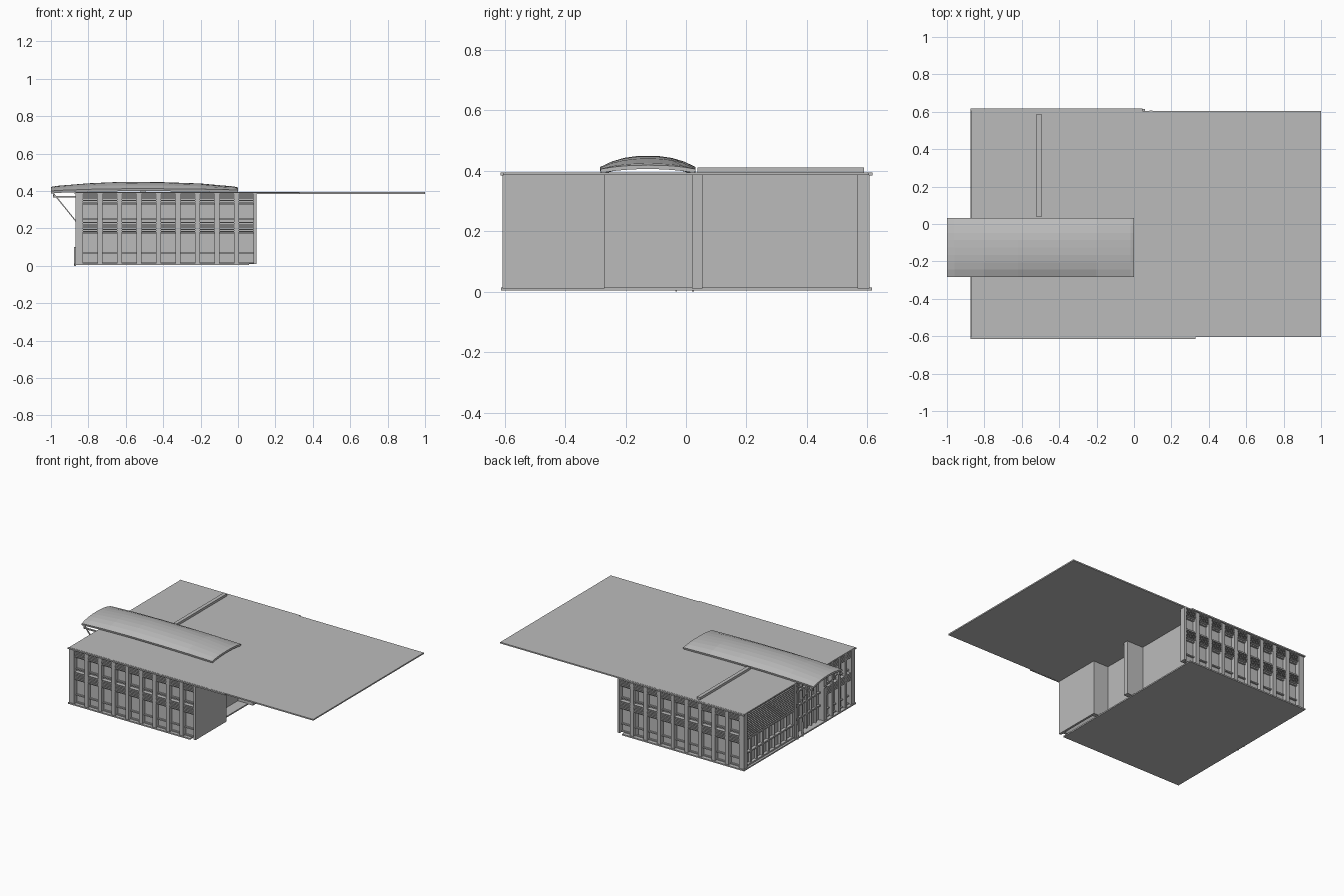
import bpy, bmesh, math

if "Cube" in bpy.data.objects:
    bpy.data.objects.remove(bpy.data.objects["Cube"])

mat = bpy.data.materials.new("pale_grey")
mat.diffuse_color = (0.5, 0.5, 0.5, 1)
mat.use_nodes = True
mat.node_tree.nodes["Principled BSDF"].inputs["Base Color"].default_value = mat.diffuse_color


def finish(name, bm):
    bmesh.ops.recalc_face_normals(bm, faces=bm.faces)
    me = bpy.data.meshes.new(name)
    bm.to_mesh(me)
    bm.free()
    ob = bpy.data.objects.new(name, me)
    me.materials.append(mat)
    bpy.context.collection.objects.link(ob)
    return ob


def boxes(name, items):
    """One object made of boxes given as two opposite corners."""
    bm = bmesh.new()
    for a, b in items:
        vs = bmesh.ops.create_cube(bm, size=1)["verts"]
        for v in vs:
            v.co = [(p + q) / 2 + c * abs(q - p) for p, q, c in zip(a, b, v.co)]
    return finish(name, bm)


# Facade mapping: u along the wall, d depth inward from its outer plane, z up
def front(u, d, z): return (u, -0.607 + d, z)
def back(u, d, z): return (u, 0.607 - d, z)
def left(u, d, z): return (-0.868 + d, u, z)


def fbox(m, u0, u1, d0, d1, z0, z1):
    return m(u0, d0, z0), m(u1, d1, z1)


def bayed_facade(name, m, u0, n, step, gap, end0, end1):
    """Piers, recessed glazing, frames and two bands of sun louvres."""
    last = u0 + n * step - gap
    piers = [fbox(m, end0, u0, 0, 0.04, 0.01, 0.386),
             fbox(m, last, end1, 0, 0.04, 0.01, 0.386)]
    frames, slats = [], []
    for i in range(n):
        a = u0 + i * step
        b = a + step - gap
        if i < n - 1:
            piers.append(fbox(m, b, b + gap, 0, 0.04, 0.01, 0.386))
        for z in (0.012, 0.065, 0.17, 0.245, 0.325):
            frames.append(fbox(m, a, b, 0.018, 0.03, z, z + 0.008))
        for z0, k in ((0.182, 6), (0.338, 5)):
            for j in range(k):
                z = z0 + j * 0.0095
                slats.append(fbox(m, a, b, 0.002, 0.03, z, z + 0.004))
    boxes(name + "_piers", piers)
    boxes(name + "_frames", frames)
    boxes(name + "_louvres", slats)
    boxes(name + "_glazing", [fbox(m, end0, end1, 0.03, 0.04, 0.01, 0.386)])


# Roof and floor
boxes("roof_slab", [((-0.87, -0.605, 0.385), (1, 0.605, 0.394))])
boxes("roof_edge_trim", [((-0.875, -0.614, 0.384), (0.33, -0.604, 0.393)),
                         ((-0.875, 0.604, 0.384), (0.045, 0.617, 0.393))])
boxes("floor_slab", [((-0.875, -0.612, 0.004), (0.06, 0.615, 0.013))])
boxes("roof_ridge", [((-0.52, 0.038, 0.39), (-0.495, 0.588, 0.41))])

# Long facades
bayed_facade("front", front, -0.83, 9, 0.1043, 0.026, -0.87, 0.1)
bayed_facade("back", back, -0.83, 9, 0.1043, 0.026, -0.87, 0.1)
# Entrance side, bays beside the canopy
bayed_facade("side_bays", left, -0.575, 4, 0.073, 0.02, -0.605, -0.27)

# Entrance side, wide louvred screen above a window wall
boxes("screen_glazing", [fbox(left, 0.03, 0.605, 0.03, 0.04, 0.01, 0.386)])
boxes("screen_louvres", [fbox(left, 0.05, 0.58, 0.004, 0.026, 0.215 + i * 0.0125, 0.22 + i * 0.0125)
                         for i in range(13)])
boxes("screen_frames",
      [fbox(left, u, u + 0.008, 0.012, 0.032, 0.01, 0.386) for u in
       [0.05 + i * 0.0653 for i in range(9)]] +
      [fbox(left, 0.05, 0.58, 0.008, 0.032, z, z + 0.01) for z in (0.013, 0.1, 0.195, 0.375)] +
      [fbox(left, 0.03, 0.05, 0, 0.04, 0.01, 0.386), fbox(left, 0.58, 0.605, 0, 0.04, 0.01, 0.386)])

# Entrance glazing and mullions
boxes("entrance_glazing", [fbox(left, -0.275, 0.035, 0.04, 0.05, 0.01, 0.386)])
boxes("entrance_frames",
      [fbox(left, -0.275 + i * 0.05, -0.267 + i * 0.05, 0.025, 0.045, 0.01, 0.386) for i in range(7)] +
      [fbox(left, -0.275, 0.035, 0.025, 0.045, z, z + 0.01) for z in (0.11, 0.2, 0.3)])

# Stepped rear walls
boxes("rear_walls", [
    ((0.085, -0.58, 0.01), (0.1, -0.27, 0.386)),
    ((-0.02, -0.30, 0.01), (0.1, -0.27, 0.386)),
    ((-0.03, -0.30, 0.01), (-0.015, 0.05, 0.386)),
    ((-0.03, 0.02, 0.01), (0.1, 0.055, 0.386)),
    ((-0.04, 0.05, 0.01), (-0.025, 0.58, 0.386))])

# Arched entrance canopy: faceted shell swept along x
stations = [(-1.0, 0.388, 0.422), (-0.96, 0.391, 0.428), (-0.8, 0.397, 0.441), (-0.62, 0.4, 0.449),
            (-0.4, 0.4, 0.447), (-0.2, 0.398, 0.44), (-0.02, 0.394, 0.424), (0.0, 0.393, 0.418)]
bm = bmesh.new()
rings = []
for x, lo, hi in stations:
    outer, inner = [], []
    for k in range(9):
        t = -1 + k / 4
        y = -0.126 + 0.158 * t
        arch = max(0, 1 - abs(t) ** 2.4)
        z = lo + 0.012 + (hi - lo - 0.012) * arch
        outer.append(bm.verts.new((x, y, z)))
        inner.append(bm.verts.new((x, y * 0.98 - 0.0025, z - 0.013)))
    rings.append(outer + inner[::-1])
for r, s in zip(rings, rings[1:]):
    for i in range(18):
        j = (i + 1) % 18
        bm.faces.new((r[i], r[j], s[j], s[i]))
for r in (rings[0], rings[-1]):
    for i in range(8):
        bm.faces.new((r[i], r[i + 1], r[16 - i], r[17 - i]))
finish("canopy_shell", bm)


# Canopy struts
def rod(name, a, b, w=0.004):
    bm = bmesh.new()
    ends = [[bm.verts.new((p[0] + dx, p[1] + dy, p[2] + dx))
             for dx, dy in ((-w / 2, -w), (w / 2, -w), (w / 2, w), (-w / 2, w))] for p in (a, b)]
    for i in range(4):
        j = (i + 1) % 4
        bm.faces.new((ends[0][i], ends[0][j], ends[1][j], ends[1][i]))
    bm.faces.new(ends[0])
    bm.faces.new(ends[1])
    finish(name, bm)


for i, y in enumerate((-0.272, 0.026)):
    rod(f"canopy_strut_{i}", (-0.985, y, 0.385), (-0.868, y, 0.24))
    boxes(f"canopy_beam_{i}", [((-0.985, y - 0.006, 0.366), (-0.86, y + 0.006, 0.373)),
                               ((-0.99, y - 0.005, 0.366), (-0.983, y + 0.005, 0.4))])
# Small door posts reaching the ground
boxes("door_posts", [((-0.876, y, 0), (-0.866, y + 0.006, 0.1)) for y in (-0.035, 0.02)])
